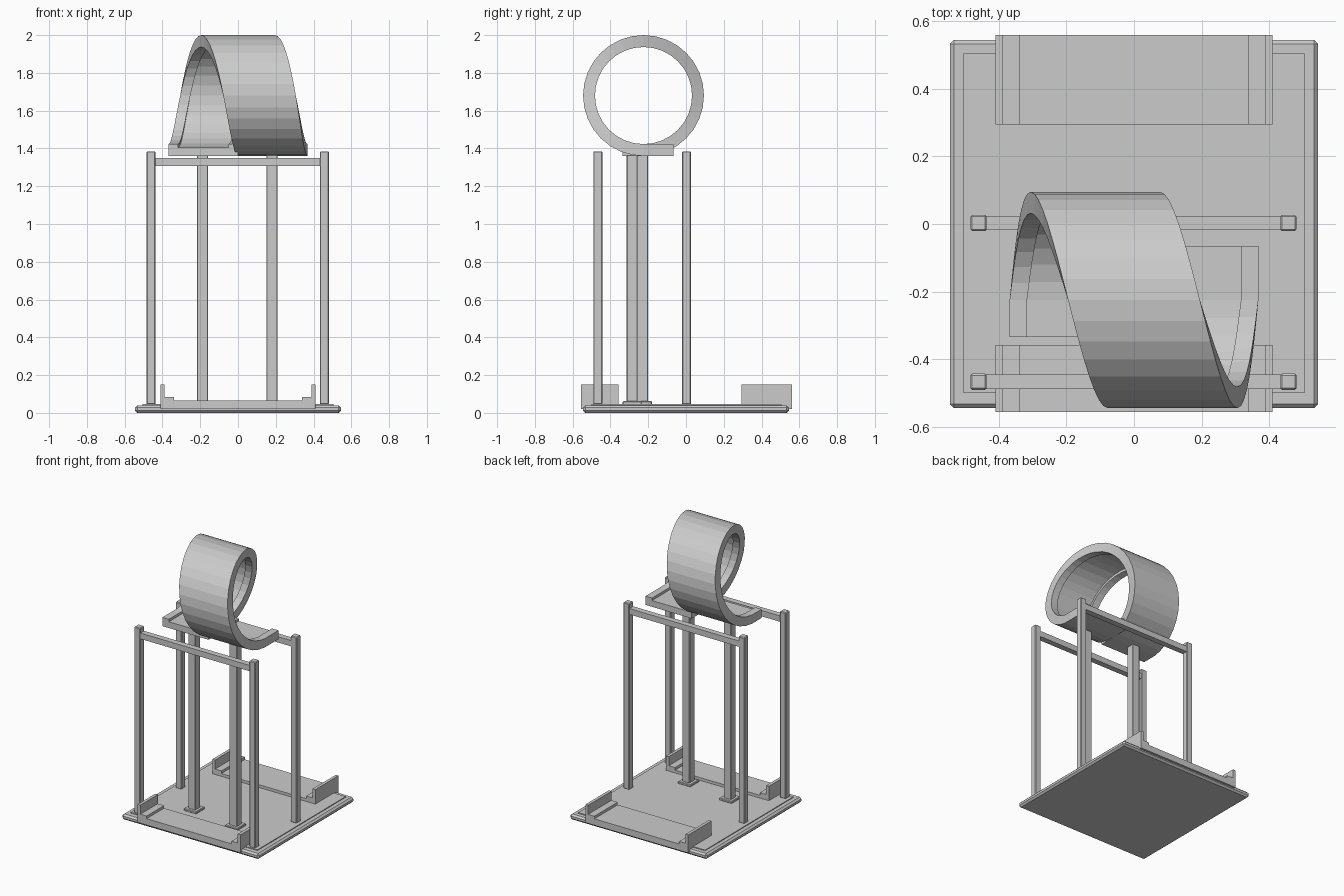
import bpy, bmesh, math
from math import sin, cos, pi

if "Cube" in bpy.data.objects:
    bpy.data.objects.remove(bpy.data.objects["Cube"])

GREY = (0.6, 0.6, 0.6, 1)
mat = bpy.data.materials.new("plain grey")
mat.use_nodes = True
mat.diffuse_color = GREY
mat.node_tree.nodes["Principled BSDF"].inputs["Base Color"].default_value = GREY


def finish(bm, name):
    bmesh.ops.recalc_face_normals(bm, faces=bm.faces)
    mesh = bpy.data.meshes.new(name)
    bm.to_mesh(mesh)
    bm.free()
    mesh.materials.append(mat)
    obj = bpy.data.objects.new(name, mesh)
    bpy.context.collection.objects.link(obj)
    return obj


def box(name, low, high, bevel=0):
    bm = bmesh.new()
    bmesh.ops.create_cube(bm, size=1)
    for v in bm.verts:
        v.co = [a + (b - a) * (c + 0.5) for a, b, c in zip(low, high, v.co)]
    obj = finish(bm, name)
    if bevel:
        mod = obj.modifiers.new("edge", "BEVEL")
        mod.width = bevel
        mod.segments = 1
    return obj


def upright(name, x, y, half, z0, z1, bevel=0):
    return box(name, (x - half, y - half, z0), (x + half, y + half, z1), bevel)


def sweep(name, rings):
    """Join matching cross-sections into a closed solid."""
    bm = bmesh.new()
    loops = [[bm.verts.new(p) for p in ring] for ring in rings]
    n = len(loops[0])
    for a, b in zip(loops, loops[1:]):
        for i in range(n):
            j = (i + 1) % n
            bm.faces.new((a[i], a[j], b[j], b[i]))
    bm.faces.new(loops[0])
    bm.faces.new(loops[-1])
    return finish(bm, name)


# Base
box("base_plate", (-0.545, -0.545, 0), (0.545, 0.545, 0.04), 0.012)
box("base_panel", (-0.505, -0.5, 0.03), (0.505, 0.505, 0.046))

# Walled trays on the front and back of the base
half_profile = [(0.41, 0.02), (0.41, 0.15), (0.388, 0.15), (0.388, 0.085),
                (0.338, 0.085), (0.338, 0.066)]
tray_profile = half_profile + [(-x, z) for x, z in reversed(half_profile)]
for name, y0, y1 in (("front_tray", -0.557, -0.358), ("back_tray", 0.294, 0.56)):
    sweep(name, [[(x, y, z) for x, z in tray_profile] for y in (y0, y1)])

# Corner posts and crossbars
for place, y in (("front", -0.467), ("back", 0.003)):
    for side, x in (("right", -0.46), ("left", 0.457)):
        upright(f"{place}_{side}_post", x, y, 0.024, 0.044, 1.385, 0.005)
    box(f"{place}_crossbar", (-0.46, y - 0.021, 1.308), (0.457, y + 0.021, 1.35))

# Centre columns with feet
for side, x, y in (("right", -0.188, -0.23), ("left", 0.18, -0.285)):
    upright(f"{side}_column", x, y, 0.029, 0.044, 1.365, 0.003)
    upright(f"{side}_column_foot", x, y, 0.05, 0.044, 0.062, 0.004)

# Spiralling loop track: a rimmed channel carried once round a circle
CY, CZ, R, RUN = -0.225, 1.68, 0.32, 0.368
SEGMENTS = 32
channel = [(0, 0), (1, 0), (1, 0.063), (0.86, 0.063),
           (0.86, 0.045), (0.14, 0.045), (0.14, 0.063), (0, 0.063)]


def drift(u):
    return RUN * (u - 0.06 * sin(2 * pi * u) - 0.03 * sin(pi * u))


def section(u, y_shift=0):
    left, right = drift(u) - RUN, RUN - drift(1 - u)
    a = 2 * pi * u
    return [(left + (right - left) * s, CY + (R - h) * sin(a) + y_shift,
             CZ - (R - h) * cos(a)) for s, h in channel]


rings = [section(0, -0.11)]
rings += [section(i / SEGMENTS) for i in range(SEGMENTS + 1)]
rings.append(section(1, 0.16))
sweep("loop_track", rings)
